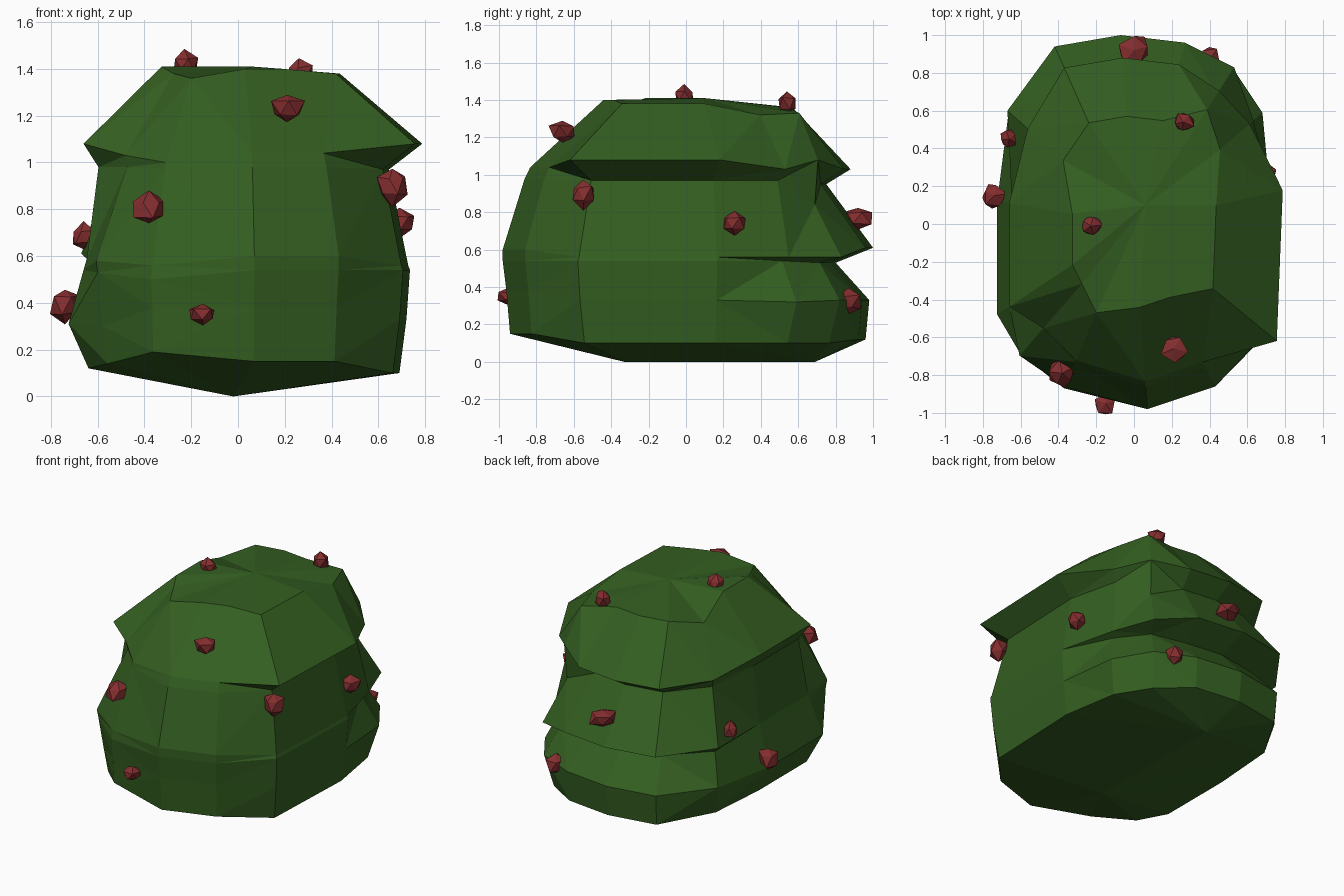
import bpy, bmesh, random
from mathutils import Vector, Matrix

cube = bpy.data.objects.get("Cube")
if cube:
    bpy.data.objects.remove(cube, do_unlink=True)
random.seed(4)


def material(name, rgb):
    mat = bpy.data.materials.new(name)
    mat.use_nodes = True
    mat.diffuse_color = (*rgb, 1)
    bsdf = next(n for n in mat.node_tree.nodes if n.type == "BSDF_PRINCIPLED")
    bsdf.inputs["Base Color"].default_value = (*rgb, 1)
    bsdf.inputs["Roughness"].default_value = 0.9
    return mat


def finish(bm, name, mat):
    bmesh.ops.recalc_face_normals(bm, faces=bm.faces)
    mesh = bpy.data.meshes.new(name)
    bm.to_mesh(mesh)
    bm.free()
    mesh.materials.append(mat)
    obj = bpy.data.objects.new(name, mesh)
    bpy.context.collection.objects.link(obj)
    return obj


leaf_green = material("leaf green", (0.034, 0.113, 0.015))
berry_red = material("berry red", (0.235, 0.027, 0.028))

# Side profiles from rim to shoulder: (scale of the plan, height)
profiles = {
    "front": [(.96, .15), (.98, .38), (1, .54), (1, .6), (.88, .98), (.85, 1.04), (.45, 1.4)],
    "left": [(.92, .1), (.96, .33), (.98, .54), (.97, .56), (.86, .97), (1.05, 1.08), (.58, 1.38)],
    "left_back": [(.92, .1), (1, .32), (.87, .54), (.93, .56), (.83, .97), (.9, 1.03), (.67, 1.32)],
    "back_left": [(.92, .1), (.99, .33), (.86, .53), (1, .56), (.83, .84), (.85, 1.08), (.73, 1.33)],
    "back": [(.96, .12), (.98, .33), (.8, .53), (1, .61), (.75, .95), (.88, 1.03), (.57, 1.36)],
    "right_back": [(.92, .13), (.99, .33), (.9, .55), (1, .61), (.82, .97), (.84, 1.02), (.56, 1.31)],
    "right": [(.9, .12), (1.02, .31), (.93, .54), (.91, .59), (.84, .98), (.93, 1.08), (.46, 1.41)],
    "right_front": [(.93, .14), (.96, .3), (1, .53), (1.01, .58), (.79, .98), (.8, 1.03), (.46, 1.38)],
    "front_right": [(.98, .19), (.99, .38), (1, .5), (.99, .56), (.84, .97), (.83, 1.0), (.54, 1.36)],
}
# Widest plan outline, walked round the bush
plan = [
    ("front", .07, -.98), ("front", .43, -.86), ("left", .72, -.59), ("left", .75, .17),
    ("left_back", .68, .59), ("back_left", .53, .83), ("back", .27, .96), ("back", -.07, 1),
    ("back", -.42, .94), ("right_back", -.67, .6), ("right", -.71, .12), ("right", -.71, -.47),
    ("right_front", -.6, -.69), ("front_right", -.37, -.87),
]

# Bush body: faceted loft with creases under the cap and across the back
bm = bmesh.new()
columns = [[bm.verts.new((x * s, y * s, z)) for s, z in profiles[side]] for side, x, y in plan]
count = len(columns)
keel_front = bm.verts.new((-.02, -.33, 0))
keel_back = bm.verts.new((-.02, .69, 0))
crown = bm.verts.new((.06, .1, 1.41))
for i, a in enumerate(columns):
    b = columns[(i + 1) % count]
    for k in range(len(a) - 1):
        bm.faces.new((a[k], b[k], b[k + 1], a[k + 1]))
    bm.faces.new((a[-1], b[-1], crown))
    keel = keel_back if 3 <= i < 9 else keel_front
    bm.faces.new((b[0], a[0], keel))
for i in (3, 9):
    bm.faces.new((columns[i][0], keel_front, keel_back))
bmesh.ops.triangulate(bm, faces=bm.faces, quad_method="SHORT_EDGE")
finish(bm, "bush_body", leaf_green)


# Berries: small irregular faceted lumps pressed into the leaves
def berry(index, x, y, z, width, height):
    bm = bmesh.new()
    bmesh.ops.create_icosphere(bm, subdivisions=1, radius=1)
    for v in bm.verts:
        v.co *= random.uniform(.8, 1.2)
    turn = Matrix.Rotation(random.uniform(0, 6), 4, "Z")
    size = Matrix.Diagonal((width, width, height, 1))
    bm.transform(Matrix.Translation(Vector((x, y, z))) @ size @ turn)
    finish(bm, f"berry_{index}", berry_red)


berries = [
    (.21, -.66, 1.23, .075, .065), (-.38, -.79, .8, .075, .07), (-.15, -.95, .35, .06, .045),
    (.66, -.55, .9, .07, .08), (.69, .26, .74, .07, .065), (-.66, .45, .68, .055, .06),
    (-.74, .15, .39, .065, .075), (-.23, -.01, 1.42, .06, .055), (.26, .54, 1.38, .06, .065),
    (0, .92, .77, .085, .065), (.4, .87, .32, .065, .07),
]
for n, values in enumerate(berries, 1):
    berry(n, *values)
